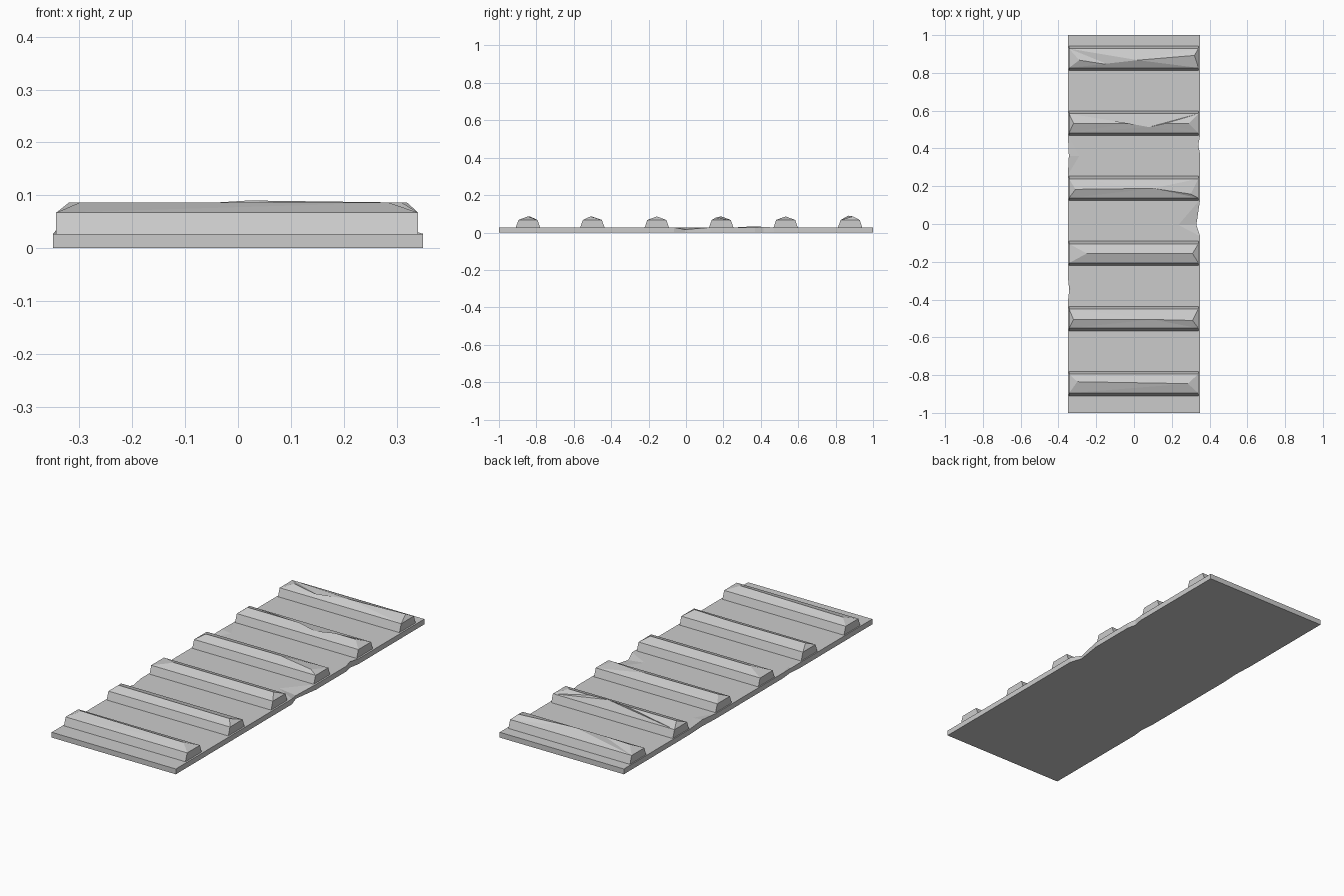
import bpy, bmesh

if "Cube" in bpy.data.objects:
    bpy.data.objects.remove(bpy.data.objects["Cube"])

TOP = 0.027   # slab top
RIM = 0.067   # top of the rib walls


def make_object(name, polys):
    bm = bmesh.new()
    for poly in polys:
        bm.faces.new([bm.verts.new(p) for p in poly])
    bmesh.ops.remove_doubles(bm, verts=bm.verts, dist=1e-5)
    bmesh.ops.triangulate(bm, faces=[f for f in bm.faces if len(f.verts) > 4])
    bmesh.ops.recalc_face_normals(bm, faces=bm.faces)
    mesh = bpy.data.meshes.new(name)
    bm.to_mesh(mesh)
    bm.free()
    obj = bpy.data.objects.new(name, mesh)
    bpy.context.collection.objects.link(obj)
    return obj


# Base slab with worn edges: (start y, middle y, end y, inner x, edge x, edge z)
right_chips = [(-0.065, -0.005, 0.13, 0.235, 0.33, 0.016),
               (0.37, 0.415, 0.47, 0.333, 0.34, 0.030)]
left_chips = [(0.47, 0.36, 0.26, -0.29, -0.345, 0.033),
              (-0.28, -0.35, -0.41, -0.335, -0.343, 0.022)]
outer, inner, chips = [], [], []


def add_side(x, start, end, worn):
    outer.append((x, start, TOP))
    inner.append((x, start, TOP))
    for y0, ym, y1, xi, xe, ze in worn:
        a, b = (x, y0, TOP), (x, y1, TOP)
        edge, dip = (xe, ym, ze), (xi, ym, TOP)
        outer.extend([a, edge, b])
        inner.extend([a, dip, b])
        chips.extend([[a, edge, dip], [edge, b, dip]])
    outer.append((x, end, TOP))
    inner.append((x, end, TOP))


add_side(0.35, -1, 1, right_chips)
add_side(-0.35, 1, -1, left_chips)
floor = [(x, y, 0) for x, y, z in outer]
n = len(outer)
walls = [[floor[i], floor[(i + 1) % n], outer[(i + 1) % n], outer[i]] for i in range(n)]
make_object("base_slab", [floor[::-1], inner] + walls + chips)


# Ribs: sloped walls and an uneven hipped cap along a ridge of (x, y offset, z)
def rib(name, y, ridge):
    x0, x1 = -0.344, 0.341
    low = [(x0, y - 0.065, TOP), (x1, y - 0.065, TOP), (x1, y + 0.065, TOP), (x0, y + 0.065, TOP)]
    rim = [(x0, y - 0.051, RIM), (x1, y - 0.051, RIM), (x1, y + 0.051, RIM), (x0, y + 0.051, RIM)]
    crest = [(x, y + dy, z) for x, dy, z in ridge]
    polys = [low[::-1]]
    polys += [[low[i], low[(i + 1) % 4], rim[(i + 1) % 4], rim[i]] for i in range(4)]
    polys += [[rim[1], rim[2], crest[-1]], [rim[3], rim[0], crest[0]]]
    # Front and back slopes, fanned from opposite corners at mid ridge
    mid = len(crest) // 2
    for a, b in ((rim[0], rim[1]), (rim[3], rim[2])):
        for i in range(len(crest) - 1):
            polys.append([a if i < mid else b, crest[i], crest[i + 1]])
        polys.append([a, b, crest[mid]])
    make_object(name, polys)


ridges = [
    [(-0.30, 0.01, 0.086), (0.285, 0.0, 0.086)],
    [(-0.32, -0.005, 0.086), (0.10, -0.005, 0.084), (0.31, -0.01, 0.086)],
    [(-0.25, 0.0, 0.086), (0.31, 0.0, 0.086)],
    [(-0.31, -0.005, 0.086), (0.10, 0.0, 0.086), (0.30, -0.03, 0.079)],
    [(-0.32, 0.0, 0.086), (-0.03, 0.0, 0.086), (0.08, -0.02, 0.079), (0.17, 0.0, 0.086), (0.29, 0.0, 0.086)],
    [(-0.29, -0.01, 0.086), (-0.13, -0.035, 0.076), (0.02, -0.01, 0.090), (0.32, 0.015, 0.086)],
]
for i, ridge in enumerate(ridges):
    rib(f"rib_{i + 1}", -0.845 + 0.3445 * i, ridge)
